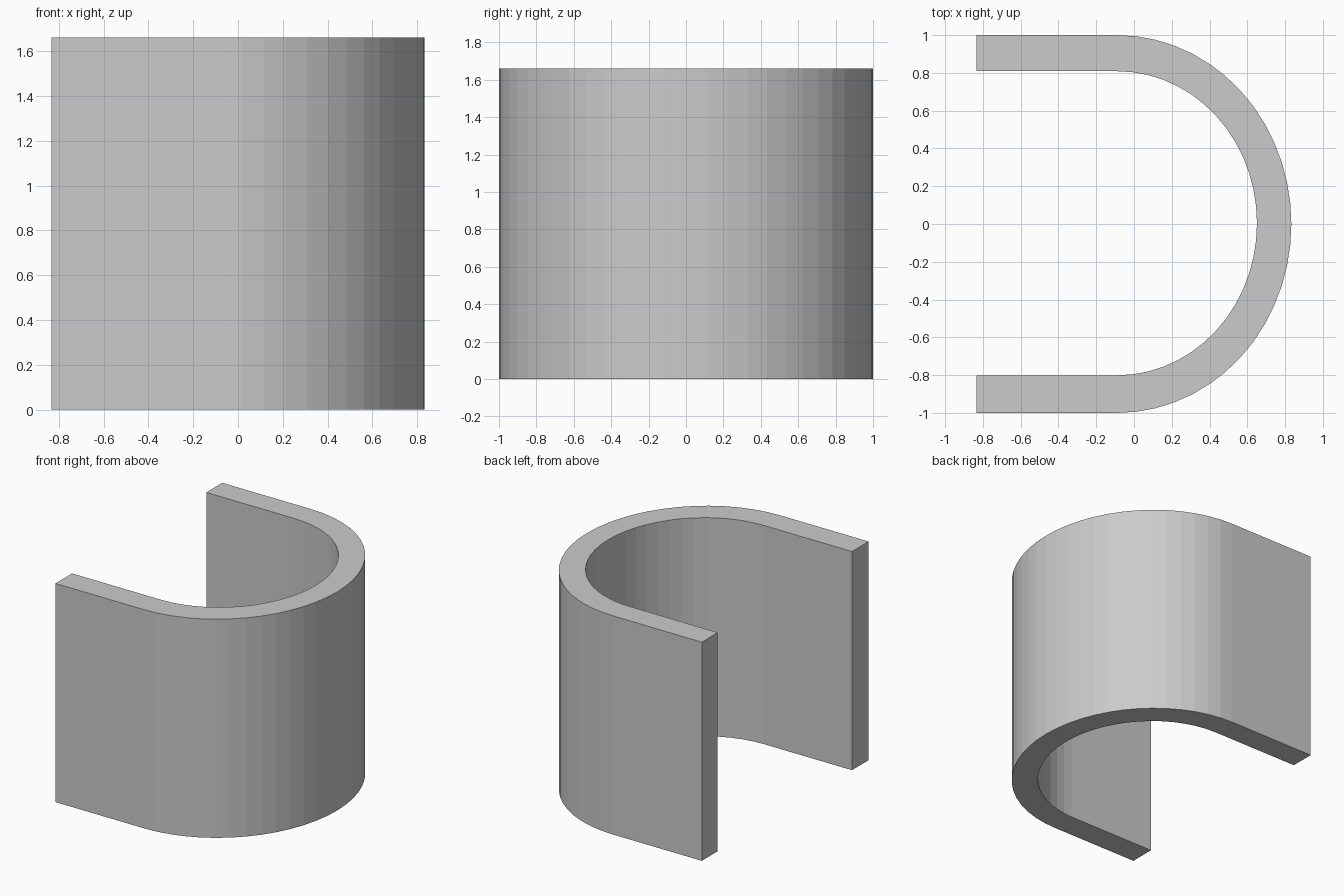
import bpy, bmesh
from math import sin, cos, pi

if "Cube" in bpy.data.objects:
    bpy.data.objects.remove(bpy.data.objects["Cube"])

HEIGHT, BACK_X, BEND_X, SEGMENTS = 1.66, -0.833, -0.09, 28


def u_line(rx, ry, cy):
    """One wall line: straight leg, half-ellipse bend, straight leg."""
    arc = [(BEND_X + rx * sin(pi * i / SEGMENTS), cy - ry * cos(pi * i / SEGMENTS))
           for i in range(SEGMENTS + 1)]
    return [(BACK_X, cy - ry)] + arc + [(BACK_X, cy + ry)]


# U-shaped cross-section as a strip between the outer and inner lines
bm = bmesh.new()
outer, inner = [[bm.verts.new((x, y, 0)) for x, y in line]
                for line in (u_line(0.923, 1.0, 0.0), u_line(0.741, 0.805, 0.004))]
for i in range(len(outer) - 1):
    bm.faces.new((outer[i], outer[i + 1], inner[i + 1], inner[i]))

# Raise the cross-section to full height
top = bmesh.ops.extrude_face_region(bm, geom=bm.faces[:])["geom"]
bmesh.ops.translate(bm, vec=(0, 0, HEIGHT),
                    verts=[v for v in top if isinstance(v, bmesh.types.BMVert)])

# Merge each flat end into a single face
caps = [e for e in bm.edges if len(e.link_faces) == 2
        and all(abs(f.normal.z) > 0.9 for f in e.link_faces)]
bmesh.ops.dissolve_edges(bm, edges=caps, use_verts=False)
bmesh.ops.recalc_face_normals(bm, faces=bm.faces[:])

mesh = bpy.data.meshes.new("curved_channel")
bm.to_mesh(mesh)
bm.free()
bpy.context.collection.objects.link(bpy.data.objects.new("curved_channel", mesh))
